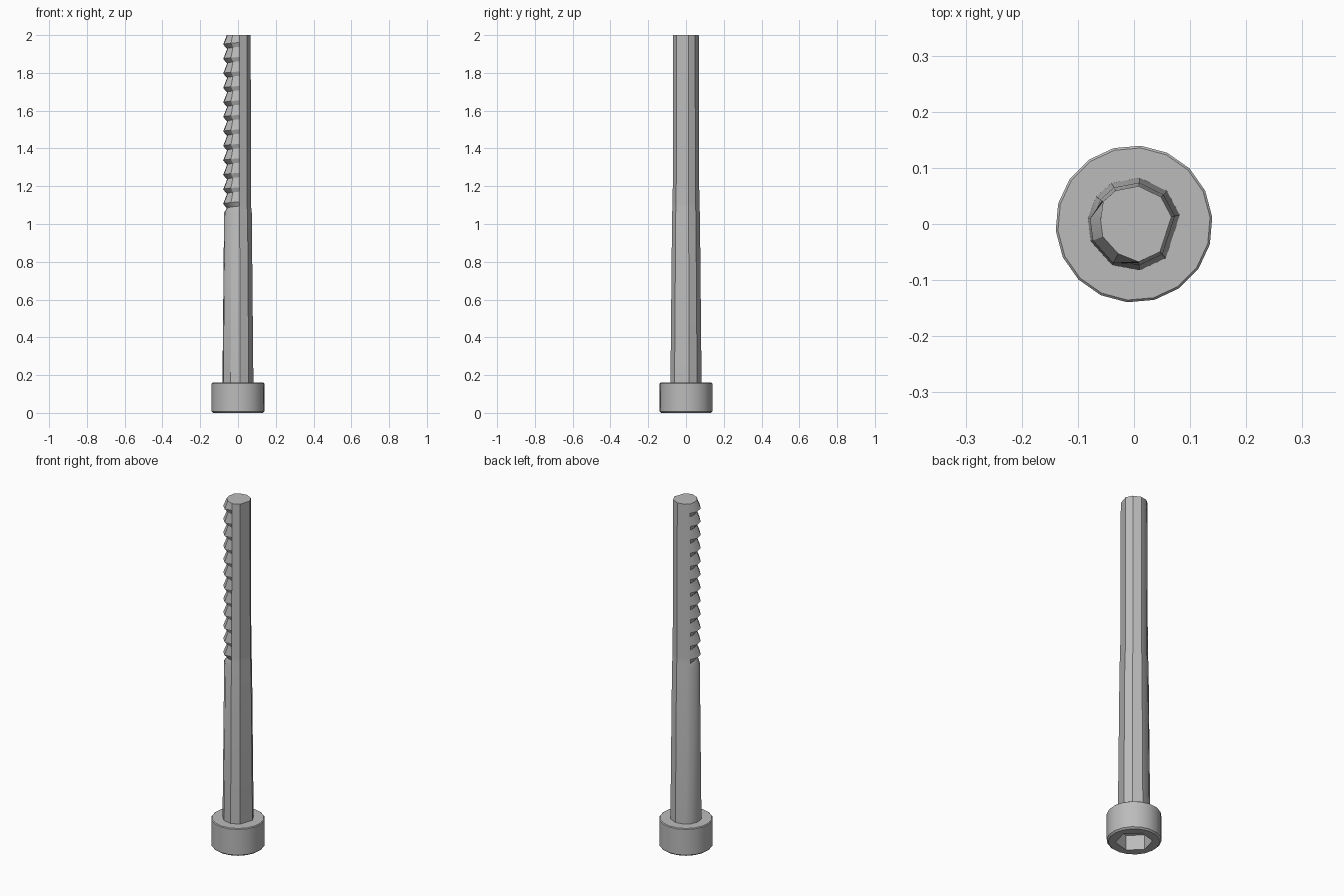
import bpy, bmesh, math

cube = bpy.data.objects.get("Cube")
if cube:
    bpy.data.objects.remove(cube)

steel = bpy.data.materials.new("steel_grey")
steel.use_nodes = True
GREY = (0.5, 0.5, 0.5, 1)
steel.diffuse_color = GREY
steel.node_tree.nodes["Principled BSDF"].inputs["Base Color"].default_value = GREY


def polar(r, degrees, z):
    a = math.radians(degrees)
    return (r * math.cos(a), r * math.sin(a), z)


def circle(r, z, sides, start=0):
    return [polar(r, start + 360 * i / sides, z) for i in range(sides)]


def finish(bm, name):
    bmesh.ops.recalc_face_normals(bm, faces=bm.faces)
    mesh = bpy.data.meshes.new(name)
    bm.to_mesh(mesh)
    bm.free()
    mesh.materials.append(steel)
    obj = bpy.data.objects.new(name, mesh)
    bpy.context.collection.objects.link(obj)
    bpy.ops.object.select_all(action="DESELECT")
    obj.select_set(True)
    bpy.context.view_layer.objects.active = obj
    bpy.ops.object.shade_smooth_by_angle(angle=math.radians(32))
    return obj


def add_rings(bm, rings):
    """Make vertex rings and bridge neighbouring ones with quads."""
    made = [[bm.verts.new(p) for p in ring] for ring in rings]
    for low, high in zip(made, made[1:]):
        for i in range(len(low)):
            j = (i + 1) % len(low)
            bm.faces.new((low[i], low[j], high[j], high[i]))
    return made


# Cylindrical head with a small chamfer and a hexagonal socket underneath
bm = bmesh.new()
SIDES, START = 18, 5
HEAD = 0.16
rings = add_rings(bm, [circle(0.131, 0, SIDES, START), circle(0.14, 0.008, SIDES, START),
                       circle(0.14, HEAD - 0.004, SIDES, START), circle(0.136, HEAD, SIDES, START)])
bm.faces.new(rings[-1])
socket = add_rings(bm, [circle(0.095, 0, 6, 15), circle(0.095, 0.085, 6, 15)])
tip = bm.verts.new((0, 0, 0.11))
for i in range(6):
    bm.faces.new((socket[1][i], socket[1][(i + 1) % 6], tip))
edges = [e for e in bm.edges if all(v.co.z == 0 for v in e.verts)]
bmesh.ops.triangle_fill(bm, edges=edges, use_beauty=True)
finish(bm, "screw_head")

# Tapered shank, with sawtooth threads cut on one side of its upper half
ANGLES = [45, 83, 119, 144, 173, 202, 242, 277, 313, 371]
THREADED = {173, 202, 242}
SHOULDER, TOP, TEETH = 1.08, 2.0, 12
PITCH = (TOP - SHOULDER) / TEETH


def smooth_radius(z):
    if z < SHOULDER:
        return 0.083 - 0.009 * (z - HEAD) / (SHOULDER - HEAD)
    return 0.071 - 0.003 * (z - SHOULDER) / (TOP - SHOULDER)


def shank_ring(z, thread_radius=None, drift=0):
    ring = []
    for a in ANGLES:
        r = smooth_radius(z)
        if thread_radius and a in THREADED:
            r = thread_radius
        climb = drift * (a - 210) / 360 if 140 < a < 280 else 0
        ring.append(polar(r, a, min(z + climb, TOP)))
    return ring


rings = [shank_ring(HEAD - 0.01), shank_ring(SHOULDER - 0.02)]
for k in range(TEETH):
    base = SHOULDER + PITCH * k
    rings.append(shank_ring(base + 0.1 * PITCH, 0.058, PITCH / 2))
    rings.append(shank_ring(base + 0.4 * PITCH, 0.079, PITCH / 2))
rings.append(shank_ring(TOP, 0.06))
bm = bmesh.new()
made = add_rings(bm, rings)
bm.faces.new(made[0])
bm.faces.new(made[-1])
finish(bm, "threaded_shank")
